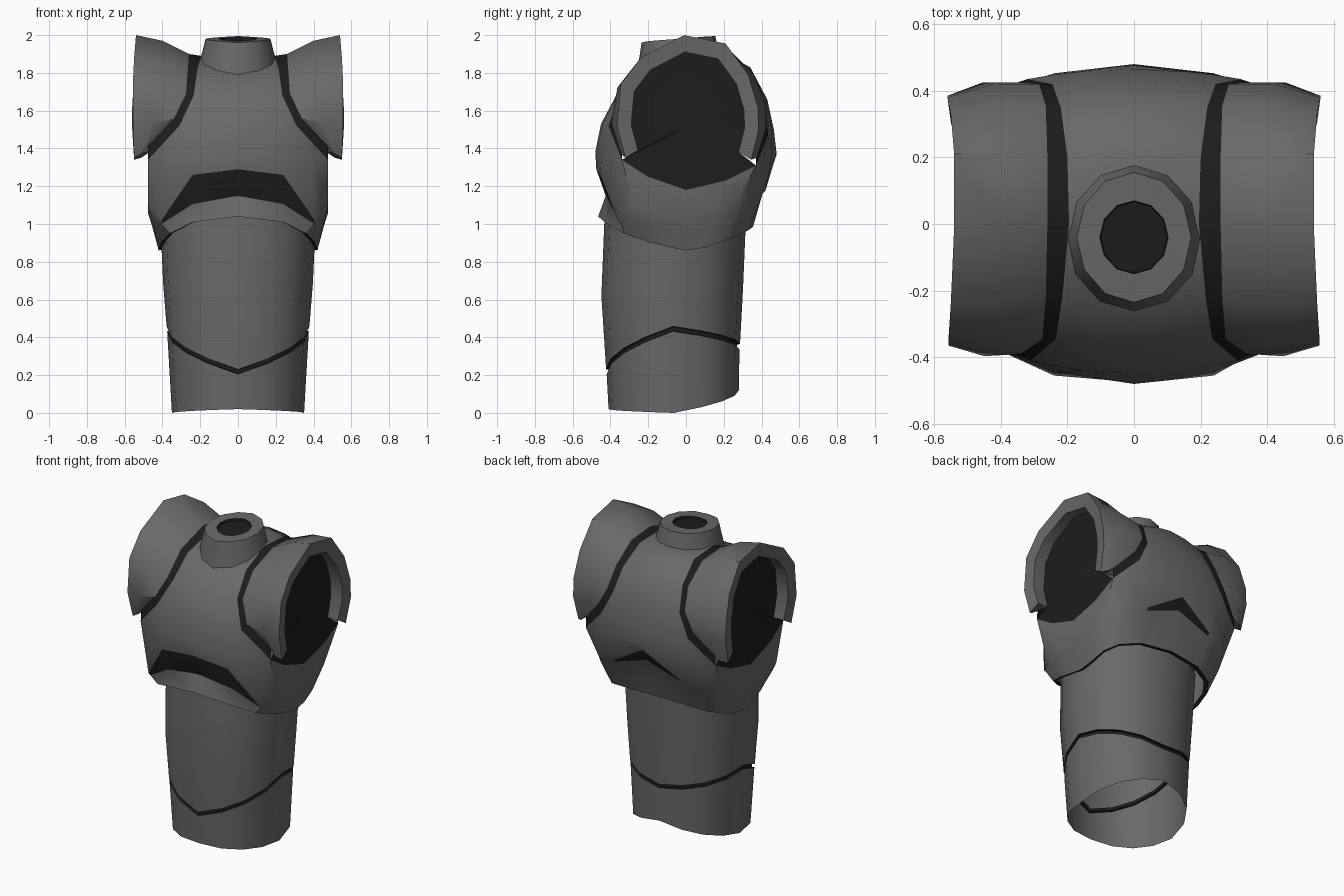
import bpy, bmesh, math
from mathutils import Vector

if "Cube" in bpy.data.objects:
    bpy.data.objects.remove(bpy.data.objects["Cube"])


def material(name, v):
    m = bpy.data.materials.new(name)
    m.diffuse_color = (v, v, v, 1)
    m.use_nodes = True
    m.node_tree.nodes["Principled BSDF"].inputs["Base Color"].default_value = m.diffuse_color
    return m


GREY = material("armour grey", 0.14)
DARK = material("seam black", 0.012)


def add_loft(bm, rows, closed=True, dark=lambda i, j: False):
    """Skin a list of equally long point rows with quads."""
    vs = [[bm.verts.new(p) for p in r] for r in rows]
    n = len(rows[0])
    for i in range(len(rows) - 1):
        for j in range(n if closed else n - 1):
            k = (j + 1) % n
            f = bm.faces.new((vs[i][j], vs[i][k], vs[i + 1][k], vs[i + 1][j]))
            f.material_index = 1 if dark(i, j) else 0
    return vs


def finish(bm, name, angle=35):
    bmesh.ops.remove_doubles(bm, verts=bm.verts, dist=0.0005)
    bmesh.ops.recalc_face_normals(bm, faces=bm.faces)
    me = bpy.data.meshes.new(name)
    bm.to_mesh(me)
    bm.free()
    me.materials.append(GREY)
    me.materials.append(DARK)
    ob = bpy.data.objects.new(name, me)
    bpy.context.collection.objects.link(ob)
    bpy.ops.object.select_all(action='DESELECT')
    ob.select_set(True)
    bpy.context.view_layer.objects.active = ob
    bpy.ops.object.shade_smooth_by_angle(angle=math.radians(angle))
    return ob


def oval(n, rx, yf, yb, zf, zs, zb, e=0.9):
    """Rounded ring starting at the front; height goes front, side, back."""
    pts = []
    for i in range(n):
        a = 2 * math.pi * i / n
        s, c = math.sin(a), math.cos(a)
        sx = math.copysign(abs(s) ** e, s)
        cy = math.copysign(abs(c) ** e, c)
        q = math.acos(max(-1, min(1, c))) / (math.pi / 2)
        z = zf + (zs - zf) * q if q <= 1 else zs + (zb - zs) * (q - 1)
        pts.append((rx * sx, (yf + yb) / 2 + (yf - yb) / 2 * cy, z))
    return pts


# Waist: hip section, dark groove, abdomen in one open tube
bm = bmesh.new()
add_loft(bm, [
    oval(16, .35, -.41, .28, .02, 0, .12),
    oval(16, .375, -.42, .283, .205, .432, .338),
    oval(16, .362, -.405, .27, .207, .434, .340),
    oval(16, .362, -.405, .27, .228, .456, .362),
    oval(16, .378, -.423, .286, .23, .458, .364),
    oval(16, .396, -.448, .302, .62, .68, .66),
    oval(16, .409, -.43, .318, 1.07, .96, 1.04)],
    dark=lambda i, j: i in (1, 2, 3))
finish(bm, "abdomen")

# Seam around the arm opening, chest side (A) and shoulder side (B), front to back
A = [(.477, -.34, 1.34), (.31, -.41, 1.52), (.235, -.345, 1.68), (.215, -.22, 1.82),
     (.195, 0, 1.89), (.2, .2, 1.88), (.22, .35, 1.77), (.245, .42, 1.62),
     (.32, .435, 1.47), (.477, .37, 1.31)]
B = [(.477, -.335, 1.41), (.34, -.39, 1.555), (.275, -.345, 1.69), (.265, -.22, 1.83),
     (.26, 0, 1.9), (.26, .2, 1.885), (.265, .355, 1.775), (.285, .42, 1.64),
     (.35, .425, 1.52), (.477, .37, 1.38)]
# Outer edge of the shoulder opening
O = [(.55, -.32, 1.35), (.557, -.365, 1.52), (.557, -.345, 1.74), (.55, -.24, 1.88),
     (.54, -.01, 2.0), (.54, .21, 1.955), (.55, .33, 1.79), (.56, .38, 1.62),
     (.56, .385, 1.5), (.55, .345, 1.34)]
# Chest centre line (y, z)
C = [(-.48, 1.38), (-.45, 1.53), (-.37, 1.68), (-.25, 1.8), (-.05, 1.885),
     (.2, 1.9), (.34, 1.83), (.43, 1.66), (.465, 1.5), (.48, 1.37)]
UNDERARM = [(.477, -.2, 1.25), (.477, 0, 1.18), (.477, .21, 1.23)]


def chest_point(i, t):
    (x, y, z), (cy, cz) = A[i], C[i]
    q = t * t
    return (x * t, cy + (y - cy) * q, cz + (z - cz) * q)


def whole(half):
    return half + [(-x, y, z) for x, y, z in half[-2:0:-1]]


# Chest: yoke over the top, then rings down to the lower rim
T = (0, .5, .83, 1)
R0 = [chest_point(0, t) for t in T] + UNDERARM + [chest_point(9, t) for t in T[::-1]]
R1 = [(0, -.475, 1.29), (.24, -.455, 1.26), (.405, -.36, 1.02), (.475, -.27, 1.09),
      (.477, -.14, 1.07), (.477, 0, 1.06), (.475, .15, 1.08), (.46, .28, 1.13),
      (.38, .375, 1.15), (.24, .42, 1.175), (0, .455, 1.32)]
R2 = [(0, -.425, 1.15), (.24, -.40, 1.105), (.405, -.34, 1.0), (.45, -.25, 1.02),
      (.455, -.14, 1.0), (.455, 0, .99), (.454, .15, 1.01), (.44, .27, 1.06),
      (.37, .36, 1.12), (.24, .405, 1.16), (0, .42, 1.24)]
R3 = [(0, -.465, 1.04), (.24, -.43, 1.01), (.36, -.33, .95), (.405, -.2, .905),
      (.415, -.1, .88), (.42, 0, .86), (.418, .1, .875), (.405, .2, .91),
      (.35, .28, .94), (.22, .335, .97), (0, .355, .985)]
R4 = [(x * .95, -.06 + (y + .06) * .93, z + .005) for x, y, z in R3]


def chest_dark(i, j):
    k = min(j, 19 - j)
    return i == 3 or (i == 1 and k in (0, 1, 9))


bm = bmesh.new()
add_loft(bm, [[chest_point(i, t) for t in (-1, -.83, -.5, 0, .5, .83, 1)]
              for i in range(10)], closed=False)
add_loft(bm, [whole(r) for r in (R0, R1, R2, R3, R4)], dark=chest_dark)
finish(bm, "chest")

# Neck collar with a dark socket
bm = bmesh.new()
rings = [oval(12, .21, -.265, .18, 1.765, 1.83, 1.88, 1),
         oval(12, .172, -.235, .155, 1.96, 1.98, 1.995, 1),
         oval(12, .103, -.15, .07, 1.968, 1.98, 1.99, 1),
         oval(12, .1, -.147, .067, 1.955, 1.965, 1.975, 1)]
vs = add_loft(bm, rings, dark=lambda i, j: i == 2)
bm.faces.new(vs[-1]).material_index = 1
finish(bm, "neck_collar")

# Shoulders, mirrored
for s, side in ((1, "right"), (-1, "left")):
    def flip(pts):
        return [(x * s, y, z) for x, y, z in pts]

    def scaled(pts, k, dx=0):
        return [(x + dx, .01 + (y - .01) * k, 1.55 + (z - 1.55) * k) for x, y, z in pts]

    mid = scaled([tuple((Vector(b) + Vector(o)) / 2) for b, o in zip(B, O)], 1.05)
    inner = scaled(O, .8, -.01)
    deep = [(.465, y, z) for x, y, z in inner]

    # seam band
    bm = bmesh.new()
    add_loft(bm, [flip(A), flip(B)], closed=False, dark=lambda i, j: True)
    finish(bm, side + "_shoulder_seam")

    # flared horseshoe sleeve with end caps
    bm = bmesh.new()
    vs = add_loft(bm, [flip(r) for r in (B, mid, O, inner, deep)], closed=False)
    for e in (0, -1):
        bm.faces.new([r[e] for r in vs])
    finish(bm, side + "_shoulder", 40)

    # dark arm socket
    bm = bmesh.new()
    loop = flip(deep + [A[9]] + UNDERARM[::-1] + [A[0]])
    hub = bm.verts.new((.466 * s, .01, 1.52))
    rim = [bm.verts.new(p) for p in loop]
    for i in range(len(rim)):
        bm.faces.new((hub, rim[i], rim[(i + 1) % len(rim)])).material_index = 1
    ob = finish(bm, side + "_arm_socket")
    if sum(p.normal.x for p in ob.data.polygons) * s < 0:
        ob.data.flip_normals()
